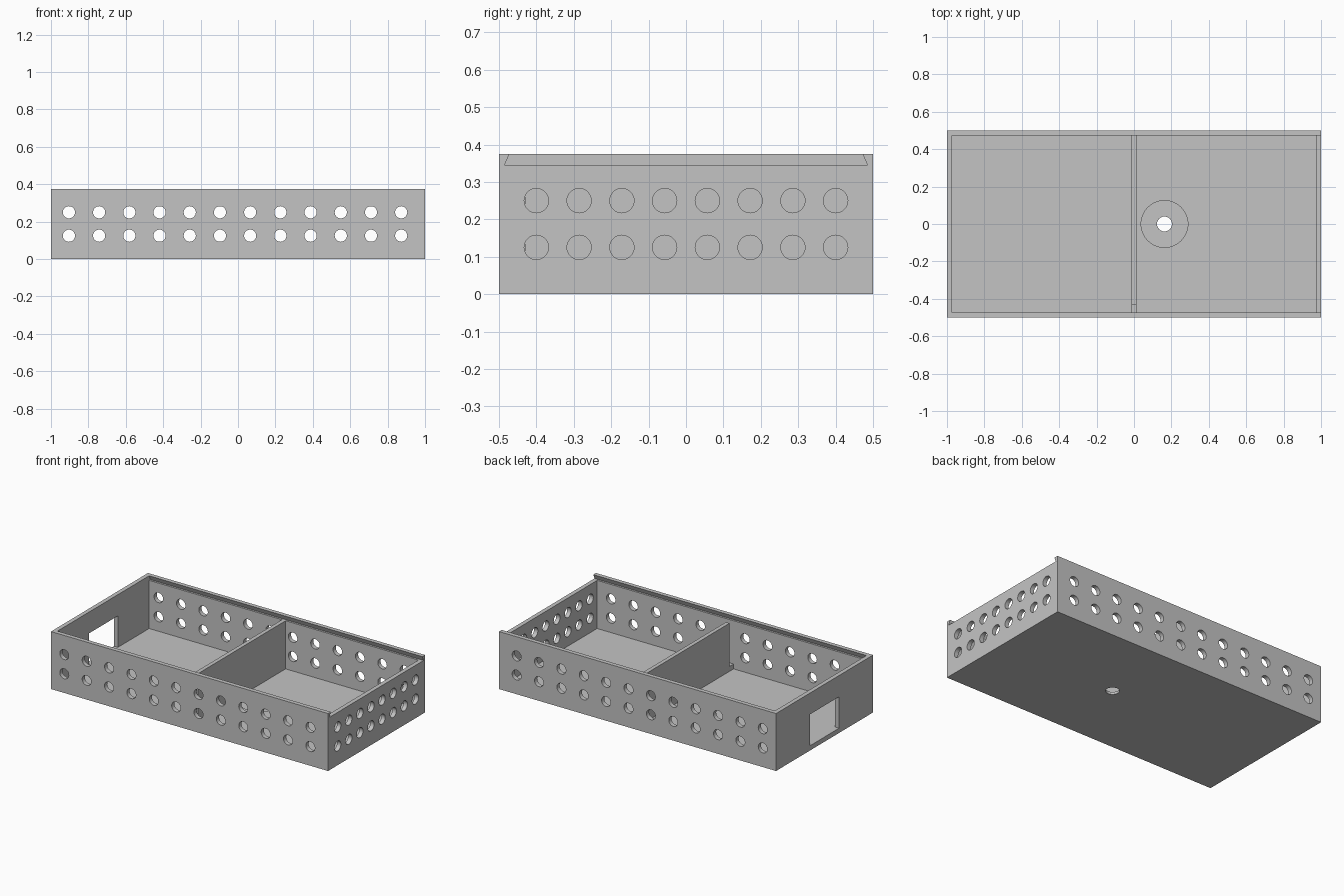
import bpy, bmesh, math

if "Cube" in bpy.data.objects:
    bpy.data.objects.remove(bpy.data.objects["Cube"], do_unlink=True)

# Main sizes
LENGTH, WIDTH, HEIGHT = 2.0, 1.0, 0.375
WALL, FLOOR, SLOT_Z = 0.028, 0.031, 0.345
IN_X, IN_Y = LENGTH / 2 - WALL, WIDTH / 2 - WALL
HOLE_R = 0.0325

grey = bpy.data.materials.new("plain_grey")
grey.use_nodes = True
COLOUR = (0.55, 0.55, 0.55, 1)
grey.diffuse_color = COLOUR
grey.node_tree.nodes["Principled BSDF"].inputs["Base Color"].default_value = COLOUR


def prism(bm, points, axis, start, end):
    """Extrude a closed 2D outline along one axis."""
    place = {"x": lambda u, v, t: (t, u, v),
             "y": lambda u, v, t: (u, t, v),
             "z": lambda u, v, t: (u, v, t)}[axis]
    rings = [[bm.verts.new(place(u, v, t)) for u, v in points] for t in (start, end)]
    for ring in rings:
        bm.faces.new(ring)
    n = len(points)
    for i in range(n):
        j = (i + 1) % n
        bm.faces.new((rings[0][i], rings[0][j], rings[1][j], rings[1][i]))


def rect(u0, u1, v0, v1):
    return [(u0, v0), (u1, v0), (u1, v1), (u0, v1)]


def circle(u, v, r, sides=32):
    return [(u + r * math.cos(math.tau * i / sides),
             v + r * math.sin(math.tau * i / sides)) for i in range(sides)]


def make(name, prisms):
    bm = bmesh.new()
    for p in prisms:
        prism(bm, *p)
    bmesh.ops.recalc_face_normals(bm, faces=bm.faces)
    mesh = bpy.data.meshes.new(name)
    bm.to_mesh(mesh)
    bm.free()
    mesh.materials.append(grey)
    obj = bpy.data.objects.new(name, mesh)
    bpy.context.collection.objects.link(obj)
    return obj


def activate(obj):
    bpy.ops.object.select_all(action="DESELECT")
    obj.select_set(True)
    bpy.context.view_layer.objects.active = obj


def cut(obj, prisms):
    """Subtract disjoint prisms from an object."""
    cutter = make("cutter", prisms)
    cutter.hide_render = True
    mod = obj.modifiers.new("cut", "BOOLEAN")
    mod.operation, mod.solver, mod.object = "DIFFERENCE", "EXACT", cutter
    activate(obj)
    bpy.ops.object.modifier_apply(modifier=mod.name)
    bpy.data.objects.remove(cutter, do_unlink=True)


# Open tray
tray = make("tray", [(rect(-LENGTH / 2, LENGTH / 2, -WIDTH / 2, WIDTH / 2), "z", 0, HEIGHT)])
cut(tray, [(rect(-IN_X, IN_X, -IN_Y, IN_Y), "z", FLOOR, 0.36)])

# Dovetail lid slot, open at the left end
low, lean, above = 0.485, 0.013, HEIGHT + 0.03
slot = [(-low, SLOT_Z), (low, SLOT_Z), (low - 2 * lean, above), (2 * lean - low, above)]
cut(tray, [(slot, "x", -IN_X, 1.1)])

# Vent holes in the long walls and the left end wall
holes = []
for z in (0.125, 0.25):
    for i in range(12):
        outline = circle(-0.904 + i * 0.1615, z, HOLE_R)
        holes.append((outline, "y", -0.6, -0.45))
        holes.append((outline, "y", 0.45, 0.6))
    for i in range(8):
        holes.append((circle(-0.4 + i * 0.8 / 7, z, HOLE_R), "x", 0.95, 1.1))
cut(tray, holes)

# Socket opening in the right end wall
cut(tray, [(rect(-0.15, 0.15, FLOOR, 0.236), "x", -1.1, -0.95)])

# Round recess and drain hole in the floor
cut(tray, [(circle(0.163, 0, 0.125, 64), "z", 0.016, 0.1)])
cut(tray, [(circle(0.163, 0, 0.04), "z", -0.1, 0.1)])

# Divider with a cable gap at its front end
gap, step = -0.43, 0.063
outline = [(-IN_Y, FLOOR), (IN_Y, FLOOR), (IN_Y, SLOT_Z),
           (gap, SLOT_Z), (gap, step), (-IN_Y, step)]
divider = make("divider", [(outline, "x", -0.013, 0.013)])

for part in (tray, divider):
    activate(part)
    bpy.ops.object.shade_smooth_by_angle(angle=math.radians(30))
